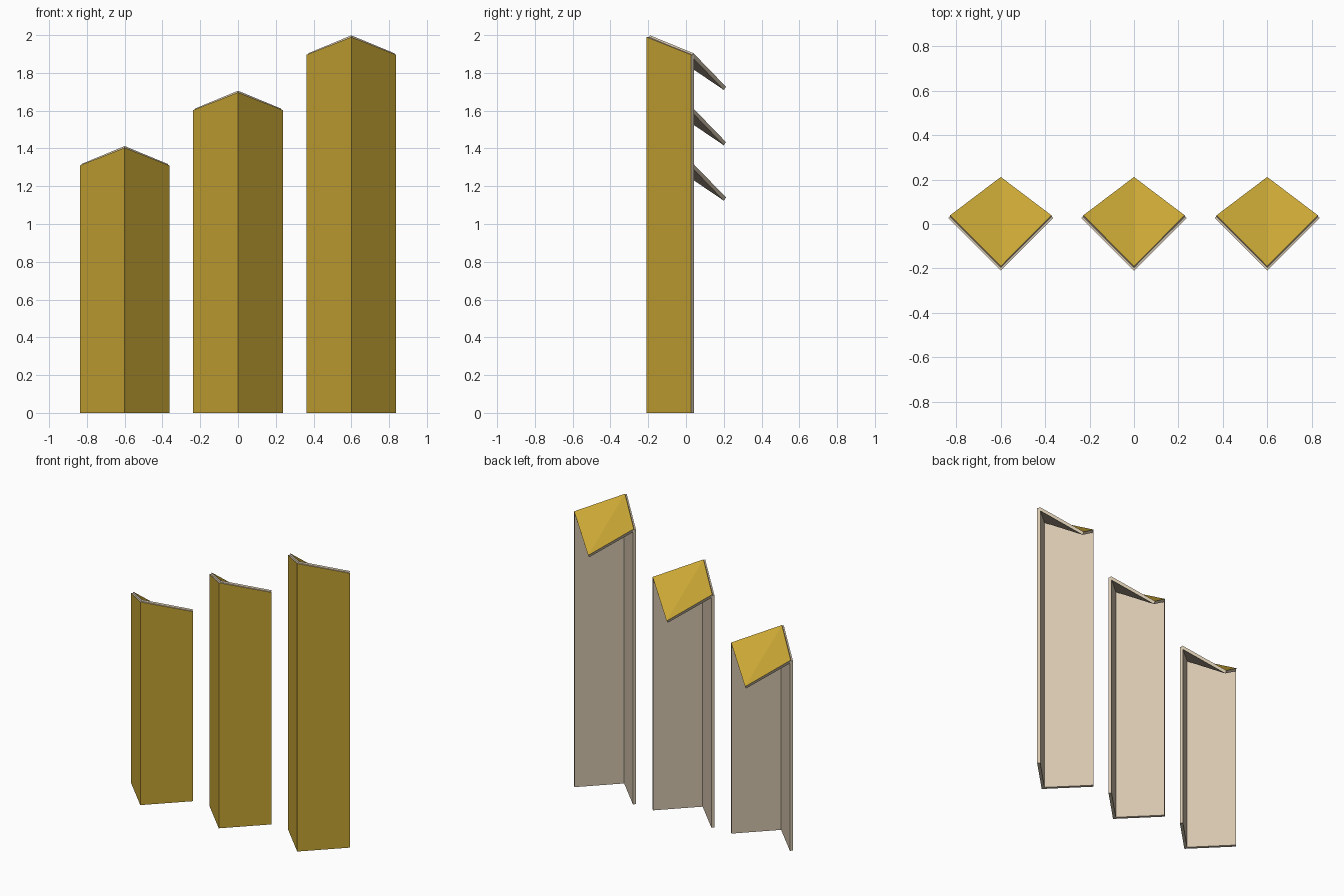
import bpy

if "Cube" in bpy.data.objects:
    bpy.data.objects.remove(bpy.data.objects["Cube"])

def material(name, rgb):
    m = bpy.data.materials.new(name)
    m.diffuse_color = (*rgb, 1)
    m.use_nodes = True
    m.node_tree.nodes["Principled BSDF"].inputs["Base Color"].default_value = m.diffuse_color
    return m

GOLD = material("gold_face", (0.58, 0.38, 0.035))
BEIGE = material("beige_lining", (0.66, 0.56, 0.42))

HALF_W, Y_FOLD, Y_SIDE, Y_BACK = 0.23, -0.196, 0.034, 0.206
SIDE_DROP, BACK_DROP, THICK = 0.094, 0.272, 0.02

def folded_sheet(name, verts, faces, x):
    """Thin sheet: gold on the outside, beige on the inside and edges."""
    me = bpy.data.meshes.new(name)
    me.from_pydata(verts, [], faces)
    me.materials.append(GOLD)
    me.materials.append(BEIGE)
    ob = bpy.data.objects.new(name, me)
    ob.location.x = x
    bpy.context.collection.objects.link(ob)
    mod = ob.modifiers.new("thickness", 'SOLIDIFY')
    mod.thickness = THICK
    mod.offset = 0
    mod.use_even_offset = True
    mod.material_offset = 1
    mod.material_offset_rim = 1

for i, label in enumerate(("short", "middle", "tall")):
    x = (i - 1) * 0.6
    h = 1.404 + i * 0.293
    left, fold, right = (-HALF_W, Y_SIDE), (0, Y_FOLD), (HALF_W, Y_SIDE)
    top = [(*left, h - SIDE_DROP), (*fold, h), (*right, h - SIDE_DROP)]

    # V-shaped column wall with sloping top
    base = [(*p, 0) for p in (left, fold, right)]
    folded_sheet(label + "_column_wall", base + top,
                 [(0, 1, 4, 3), (1, 2, 5, 4)], x)

    # valley-folded cap hanging out over the open back
    folded_sheet(label + "_column_cap", top + [(0, Y_BACK, h - BACK_DROP)],
                 [(1, 2, 3), (1, 3, 0)], x)
